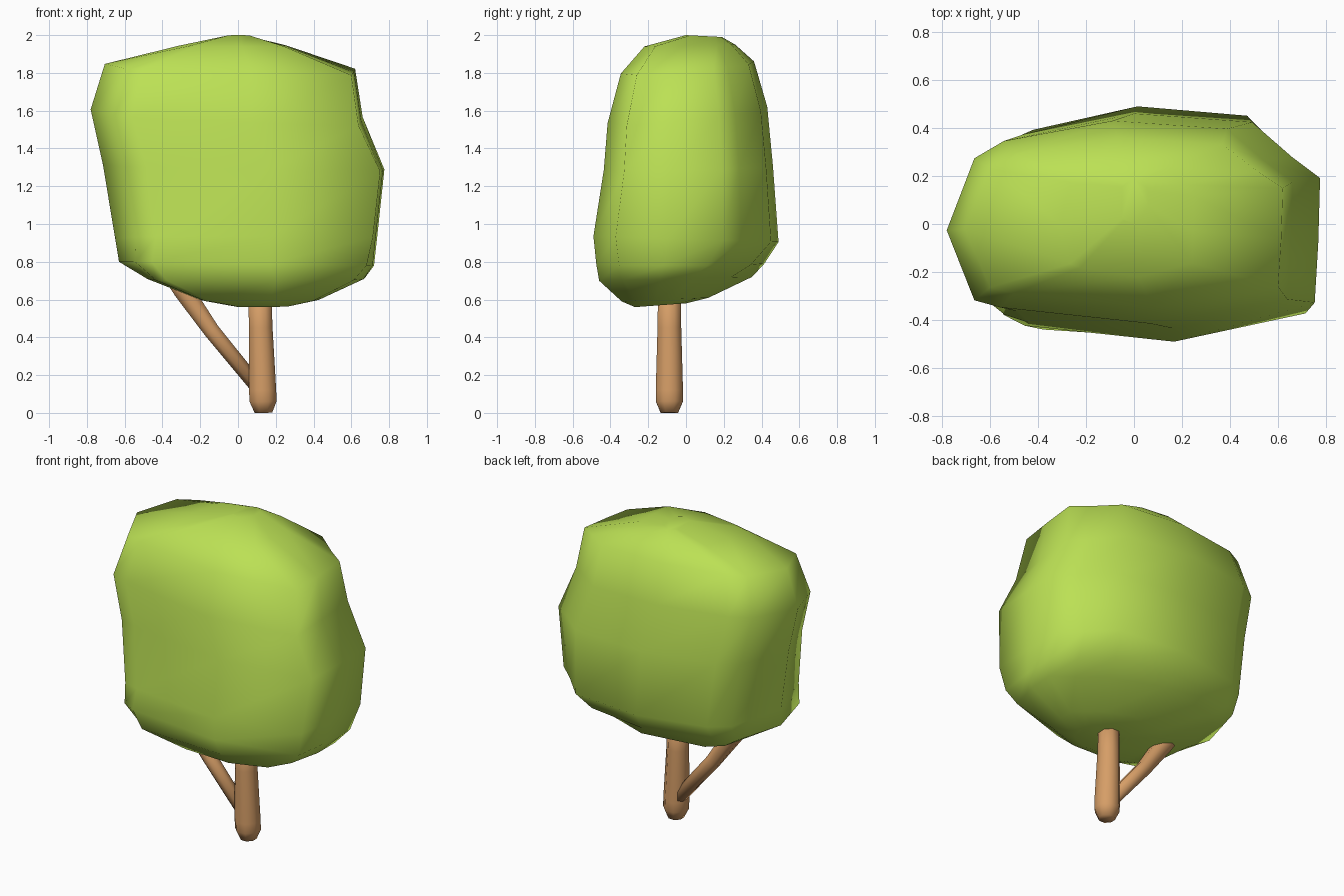
import bpy
import bmesh
from math import cos, sin, tau
from mathutils import Vector

cube = bpy.data.objects.get("Cube")
if cube:
    bpy.data.objects.remove(cube, do_unlink=True)


def material(name, colour):
    mat = bpy.data.materials.new(name)
    mat.use_nodes = True
    mat.diffuse_color = (*colour, 1)
    mat.node_tree.nodes["Principled BSDF"].inputs["Base Color"].default_value = (*colour, 1)
    return mat


def loft(name, rings, mat):
    """Skin a stack of rings, cap both ends and shade smoothly."""
    bm = bmesh.new()
    loops = [[bm.verts.new(p) for p in ring] for ring in rings]
    n = len(loops[0])
    for low, high in zip(loops, loops[1:]):
        for i in range(n):
            j = (i + 1) % n
            bm.faces.new((low[i], low[j], high[j], high[i]))
    bm.faces.new(loops[0][::-1])
    bm.faces.new(loops[-1])
    bmesh.ops.recalc_face_normals(bm, faces=bm.faces)
    for face in bm.faces:
        face.smooth = True
    mesh = bpy.data.meshes.new(name)
    bm.to_mesh(mesh)
    bm.free()
    mesh.materials.append(mat)
    obj = bpy.data.objects.new(name, mesh)
    bpy.context.collection.objects.link(obj)
    return obj


def limb(name, path, mat, sides=8):
    """Tapered limb through (x, y, z, radius) stations."""
    pts = [Vector(p[:3]) for p in path]
    axis = (pts[-1] - pts[0]).normalized()
    side = axis.cross(Vector((0, 1, 0))).normalized()
    up = side.cross(axis)
    rings = [[c + p[3] * (cos(tau * (i + .5) / sides) * side + sin(tau * (i + .5) / sides) * up)
              for i in range(sides)] for c, p in zip(pts, path)]
    return loft(name, rings, mat)


leaf = material("leaf green", (.50, .75, .09))
bark = material("bark brown", (.67, .34, .135))

# Crown: irregular plan outlines for the body and the underside
body = [(1, .4), (.84, .6), (.62, .92), (-.04, 1), (-.67, .8), (-.84, .63), (-1, -.08),
        (-.84, -.77), (-.69, -.84), (.18, -1), (.97, -.76), (.99, -.2)]
under = [(1, .2), (.78, .42), (.5, .72), (-.04, 1), (-.75, .85), (-.9, .65), (-1, -.08),
         (-.92, -.8), (-.82, -.95), (.18, -1), (.9, -.68), (.99, -.2)]
# height, left, right, front, back, tilt along x, tilt along y, share of the underside outline
levels = [(.57, -.02, .28, -.27, 0, 0, .01, 1),
          (.6, -.2, .43, -.34, .12, 0, .01, 1),
          (.71, -.48, .67, -.46, .35, 0, .01, 1),
          (.79, -.63, .72, -.475, .415, -.01, 0, .4),
          (.92, -.65, .735, -.49, .49, 0, -.015, 0),
          (1.3, -.715, .775, -.435, .46, -.015, .01, 0),
          (1.58, -.78, .66, -.415, .43, -.03, .04, 0),
          (1.83, -.705, .62, -.345, .36, -.02, .03, 0),
          (1.945, -.31, .25, -.22, .26, 0, .005, 0),
          (1.995, -.06, .06, 0, .19, 0, -.005, 0)]
crown = []
for z, x0, x1, y0, y1, tilt_x, tilt_y, share in levels:
    plan = [Vector(a).lerp(Vector(b), share) for a, b in zip(body, under)]
    crown.append([((x0 + x1) / 2 + u * (x1 - x0) / 2, (y0 + y1) / 2 + v * (y1 - y0) / 2,
                   z + tilt_x * u + tilt_y * v) for u, v in plan])
loft("crown", crown, leaf)

# Trunk with a chamfered foot
limb("trunk", [(.135, -.088, 0, .05), (.133, -.088, .06, .077), (.13, -.088, .12, .078),
               (.12, -.088, .45, .068), (.115, -.088, .7, .064)], bark)

# Side branch rising to the right
limb("branch", [(.13, -.07, .105, .042), (-.14, -.08, .435, .046),
                (-.29, -.085, .65, .057), (-.35, -.085, .74, .055)], bark)
